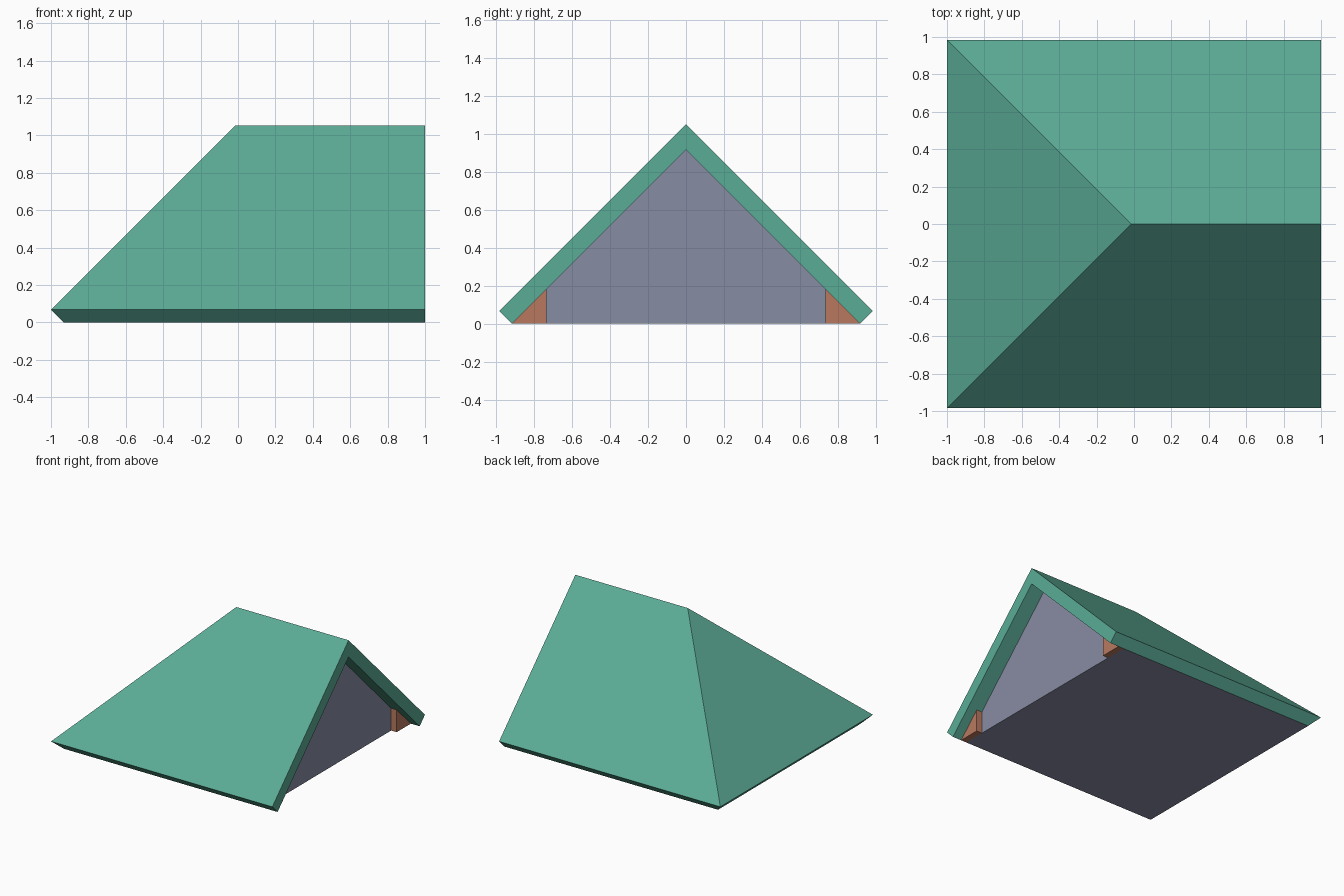
import bpy, bmesh

if "Cube" in bpy.data.objects:
    bpy.data.objects.remove(bpy.data.objects["Cube"])


def lin(c):
    c /= 255
    return c / 12.92 if c <= 0.04045 else ((c + 0.055) / 1.055) ** 2.4


def material(name, *rgb):
    m = bpy.data.materials.new(name)
    m.diffuse_color = (*[lin(c) for c in rgb], 1)
    m.use_nodes = True
    m.node_tree.nodes["Principled BSDF"].inputs["Base Color"].default_value = m.diffuse_color
    return m


green = material("green roof", 91, 172, 150)
grey = material("grey wall", 135, 140, 163)
brown = material("brown trim", 185, 121, 96)


def add_mesh(name, verts, faces, mat):
    me = bpy.data.meshes.new(name)
    me.from_pydata(verts, [], faces)
    bm = bmesh.new()
    bm.from_mesh(me)
    bmesh.ops.recalc_face_normals(bm, faces=bm.faces)
    bm.to_mesh(me)
    bm.free()
    me.materials.append(mat)
    ob = bpy.data.objects.new(name, me)
    bpy.context.collection.objects.link(ob)
    return ob


OUT, EAVE, IN = 0.985, 0.068, 0.917   # half widths and eave height
RIDGE, HIP = OUT + EAVE, -0.015       # ridge height, hip apex x
WALL, TRIM = 0.87, 0.92               # x of gable wall and of trim face


def hip_points(half, low, end):
    """Hipped wedge: four eave corners, hip apex, gable apex."""
    back, top = HIP - half, low + half
    return [(back, -half, low), (end, -half, low), (end, half, low),
            (back, half, low), (HIP, 0, top), (end, 0, top)]


# Roof slab: outer slopes, soffit, eave edges and gable rim
slopes = [(0, 1, 5, 4), (3, 4, 5, 2), (0, 4, 3)]
faces = slopes + [tuple(i + 6 for i in f) for f in slopes]
for a, b in [(0, 1), (2, 3), (3, 0), (1, 5), (5, 2)]:
    faces.append((a, b, b + 6, a + 6))
add_mesh("roof", hip_points(OUT, EAVE, 1) + hip_points(IN, 0, 1), faces, green)

# Attic body: floor, recessed gable wall and hidden slopes
add_mesh("attic_wall", hip_points(IN, 0, WALL),
         slopes + [(0, 1, 2, 3), (1, 2, 5)], grey)

# Triangular trim blocks in the gable corners
INNER = 0.735
for side, name in ((-1, "front_trim"), (1, "back_trim")):
    tri = [(side * IN, 0), (side * INNER, 0), (side * INNER, IN - INNER)]
    add_mesh(name, [(x, y, z) for x in (WALL, TRIM) for y, z in tri],
             [(0, 1, 2), (3, 4, 5), (0, 1, 4, 3), (1, 2, 5, 4), (2, 0, 3, 5)], brown)
